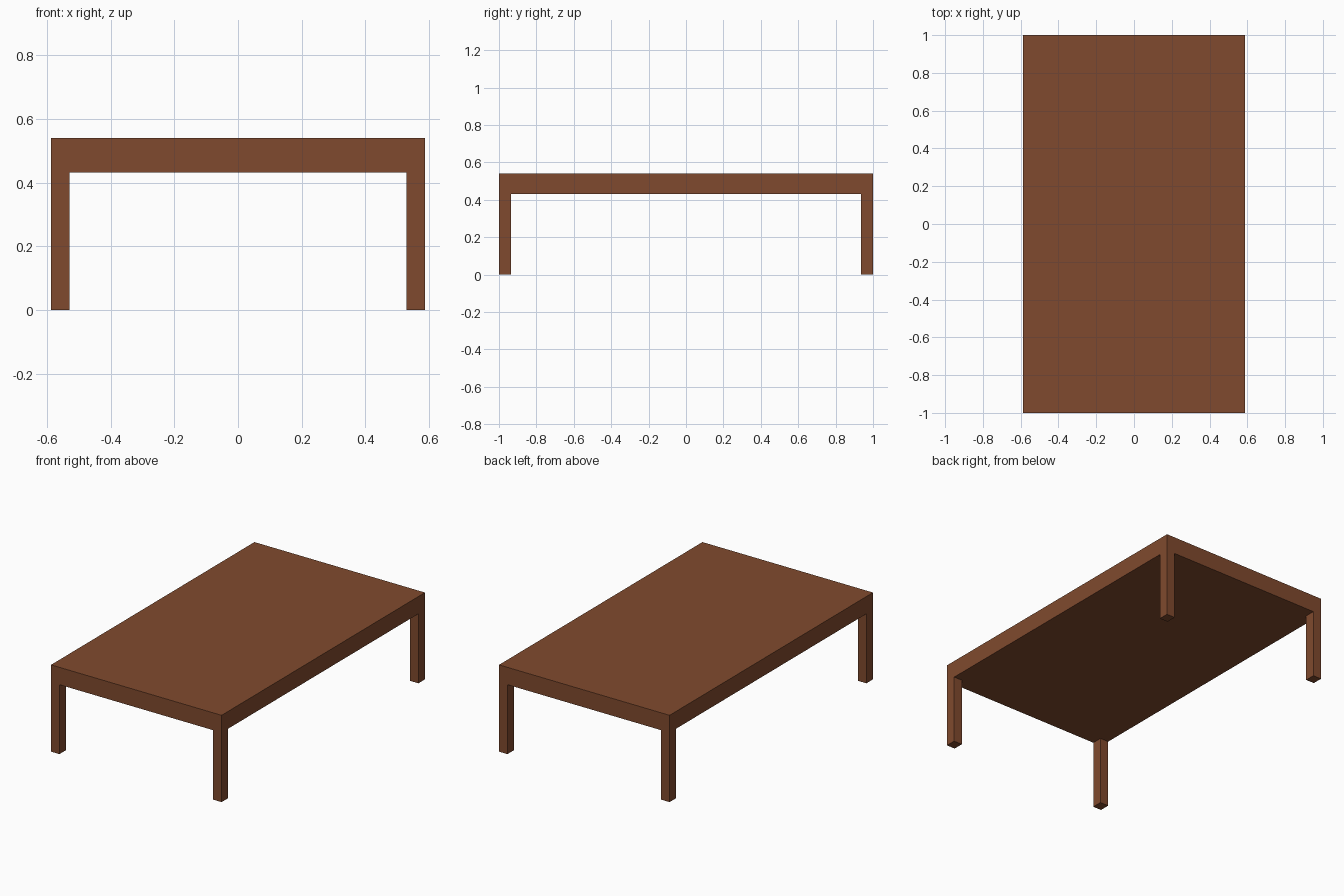
import bpy

if "Cube" in bpy.data.objects:
    bpy.data.objects.remove(bpy.data.objects["Cube"])

HX, HY = 0.587, 1.0          # half width and half length
TOP, UNDER = 0.54, 0.432     # slab top and underside heights
LEG_X, LEG_Y = 0.058, 0.065  # leg cross-section

wood = bpy.data.materials.new("brown wood")
wood.diffuse_color = (0.216, 0.0685, 0.0273, 1)
wood.use_nodes = True
wood.node_tree.nodes["Principled BSDF"].inputs["Base Color"].default_value = wood.diffuse_color


def box(name, lo, hi):
    """Axis-aligned box between two corners."""
    bpy.ops.mesh.primitive_cube_add(size=1, location=[(a + b) / 2 for a, b in zip(lo, hi)])
    ob = bpy.context.object
    ob.name = name
    ob.scale = [b - a for a, b in zip(lo, hi)]
    bpy.ops.object.transform_apply(location=False, rotation=False, scale=True)
    ob.data.materials.append(wood)
    return ob


# Thick table top
box("table_top", (-HX, -HY, UNDER), (HX, HY, TOP))

# Four legs flush with the corners
for sy, end in ((-1, "front"), (1, "back")):
    for sx, side in ((-1, "left"), (1, "right")):
        x = sorted((sx * HX, sx * (HX - LEG_X)))
        y = sorted((sy * HY, sy * (HY - LEG_Y)))
        box(f"{end}_{side}_leg", (x[0], y[0], 0), (x[1], y[1], UNDER))
